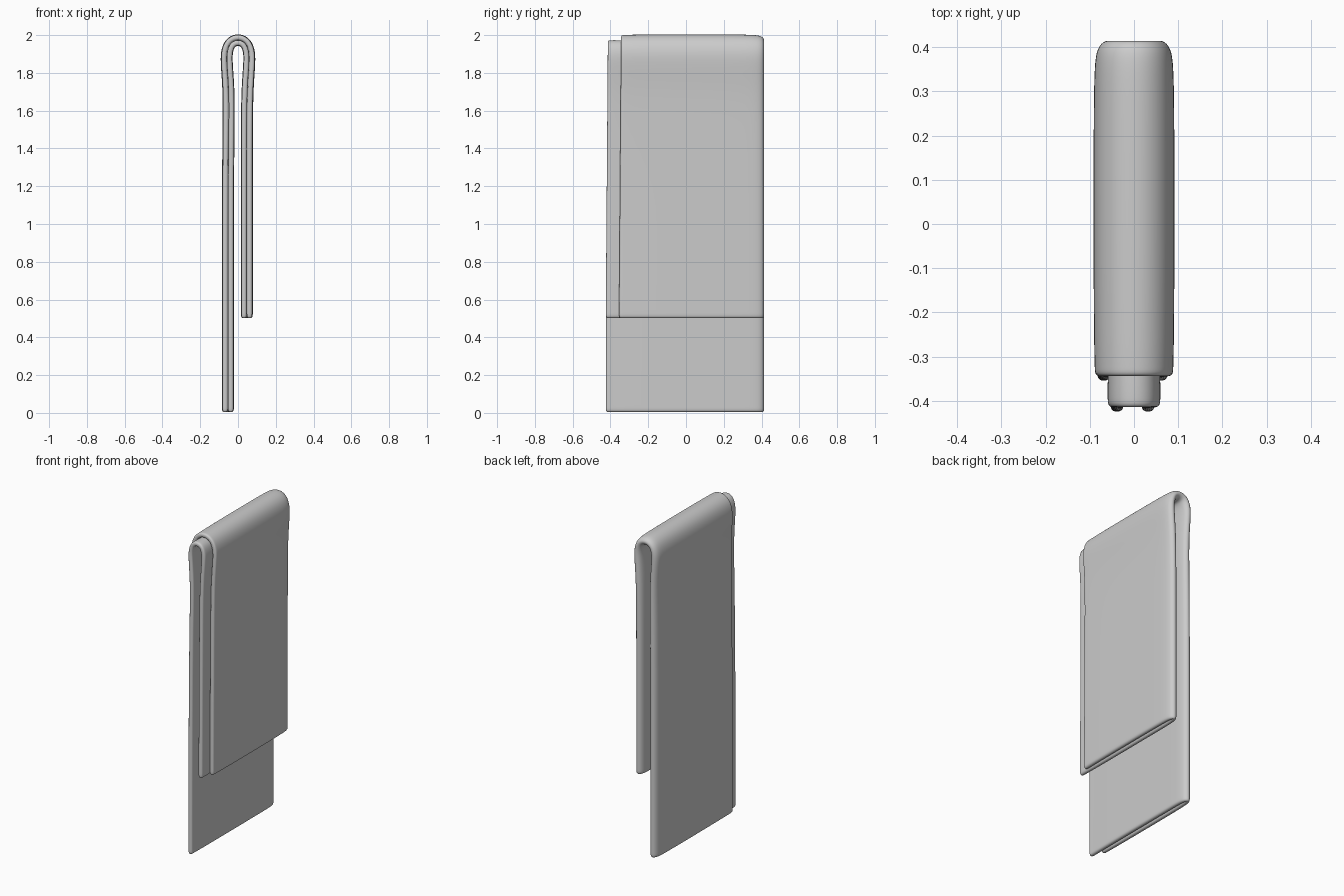
import bpy, bmesh
from mathutils import Vector

if "Cube" in bpy.data.objects:
    bpy.data.objects.remove(bpy.data.objects["Cube"], do_unlink=True)

# Soft grey cloth
cloth = bpy.data.materials.new("grey cloth")
cloth.use_nodes = True
grey = (0.6, 0.6, 0.6, 1)
cloth.diffuse_color = grey
cloth.node_tree.nodes["Principled BSDF"].inputs["Base Color"].default_value = grey

# Hanging line (x, z): long leg up, over the rounded top, short leg down
long_leg = [(-.053, .003), (-.053, .03), (-.053, .07), (-.053, .5), (-.053, 1.0), (-.051, 1.4)]
bulge = [(-.047, 1.65), (-.053, 1.77), (-.06, 1.86), (-.059, 1.91), (-.046, 1.95), (-.024, 1.969)]
short_leg = [(.046, 1.4), (.046, 1.0), (.046, .58), (.046, .53), (.046, .5)]
path = (long_leg + bulge + [(0, 1.974)]
        + [(-x, z) for x, z in reversed(bulge)] + short_leg)
path = [Vector(p) for p in path]

# Lengthwise fold (offset from the line, y): outer layer, back fold, inner layer
fold = [(.015, -.345), (.015, -.325), (.0165, -.29), (.018, -.1), (.018, .15), (.017, .3),
        (.015, .37), (.009, .396), (0, .405), (-.009, .396), (-.015, .37), (-.0165, .3),
        (-.0165, 0), (-.0165, -.28), (-.014, -.36), (-.014, -.395), (-.015, -.415)]

# Sweep the fold along the hanging line as a thin sheet
bm = bmesh.new()
rows = []
for i, p in enumerate(path):
    t = (path[min(i + 1, len(path) - 1)] - path[max(i - 1, 0)]).normalized()
    n = Vector((-t.y, t.x))                      # points away from the inside of the loop
    flare = -.01 * min(1, max(0, 1.9 - p.y) / 1.3)   # front edges spread towards the hems
    row = []
    for off, y in fold:
        q = p + n * off
        row.append(bm.verts.new((q.x, y + (flare if y < -.25 else 0), q.y)))
    rows.append(row)
for a, b in zip(rows, rows[1:]):
    for j in range(len(fold) - 1):
        bm.faces.new((a[j], a[j + 1], b[j + 1], b[j]))
bmesh.ops.recalc_face_normals(bm, faces=bm.faces)

mesh = bpy.data.meshes.new("folded_towel")
bm.to_mesh(mesh)
bm.free()
mesh.materials.append(cloth)
towel = bpy.data.objects.new("folded_towel", mesh)
bpy.context.collection.objects.link(towel)

# Cloth thickness and soft hems
solid = towel.modifiers.new("thickness", 'SOLIDIFY')
solid.thickness = .029
solid.offset = 0
soft = towel.modifiers.new("softness", 'SUBSURF')
soft.levels = soft.render_levels = 2
for poly in mesh.polygons:
    poly.use_smooth = True
